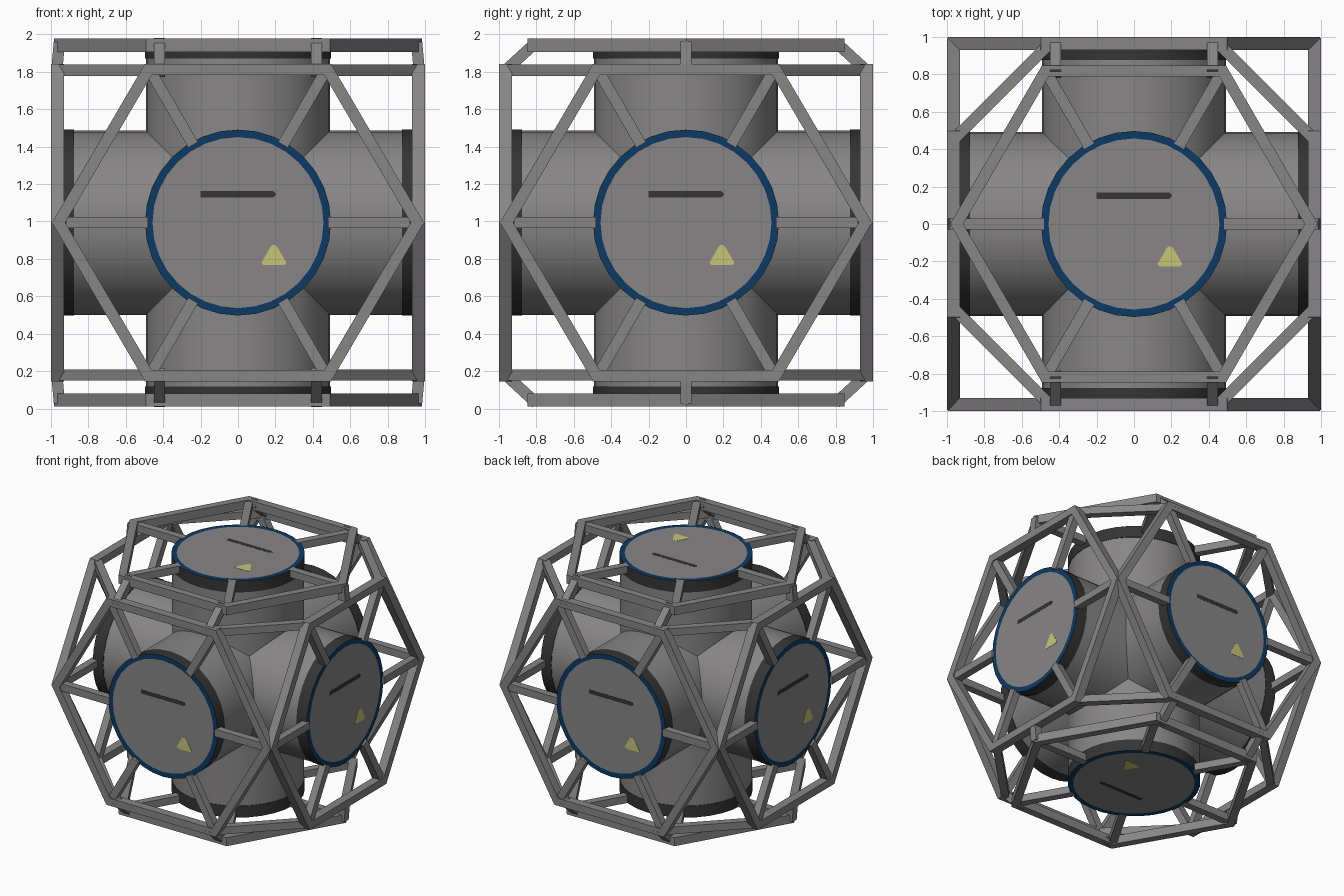
import bpy, bmesh, math
from mathutils import Matrix, Vector

if "Cube" in bpy.data.objects:
    bpy.data.objects.remove(bpy.data.objects["Cube"])

CZ = 0.994          # height of the centre
CENTRE = Vector((0, 0, CZ))


def material(name, rgb):
    m = bpy.data.materials.new(name)
    m.diffuse_color = (*rgb, 1)
    m.use_nodes = True
    m.node_tree.nodes["Principled BSDF"].inputs["Base Color"].default_value = m.diffuse_color
    return m


GREY = material("metal_grey", (0.245, 0.235, 0.235))
DARK = material("dark_grey", (0.035, 0.035, 0.035))
BLUE = material("deep_blue", (0.004, 0.042, 0.125))
YELLOW = material("pale_yellow", (0.58, 0.56, 0.19))


def finish(name, bm, mats, smooth=False):
    bmesh.ops.recalc_face_normals(bm, faces=bm.faces)
    me = bpy.data.meshes.new(name)
    bm.to_mesh(me)
    bm.free()
    ob = bpy.data.objects.new(name, me)
    ob.location = CENTRE
    bpy.context.collection.objects.link(ob)
    for m in mats:
        me.materials.append(m)
    if smooth:
        bpy.ops.object.select_all(action='DESELECT')
        ob.select_set(True)
        bpy.context.view_layer.objects.active = ob
        bpy.ops.object.shade_smooth_by_angle(angle=math.radians(30))
    return ob


def bar(bm, a, b, normal, width=0.06, depth=0.06):
    """Square bar from a to b, with its depth along normal."""
    a, b = Vector(a), Vector(b)
    d = (b - a).normalized()
    n = Vector(normal)
    n = (n - d * n.dot(d)).normalized()
    s = n.cross(d)
    mat = Matrix((d * (b - a).length, s * width, n * depth)).transposed().to_4x4()
    mat.translation = (a + b) / 2
    bmesh.ops.create_cube(bm, size=1, matrix=mat)


def prism(bm, pts, w0, w1):
    """Flat outline in u, v raised from w0 to w1."""
    lo = [bm.verts.new((u, v, w0)) for u, v in pts]
    hi = [bm.verts.new((u, v, w1)) for u, v in pts]
    bm.faces.new(lo)
    bm.faces.new(hi)
    for i in range(len(pts)):
        j = (i + 1) % len(pts)
        bm.faces.new((lo[i], lo[j], hi[j], hi[i]))


# Hull: three crossing tubes
for axis, rot in (("x", Matrix.Rotation(math.pi / 2, 4, 'Y')),
                  ("y", Matrix.Rotation(math.pi / 2, 4, 'X')),
                  ("z", Matrix.Identity(4))):
    bm = bmesh.new()
    bmesh.ops.create_cone(bm, cap_ends=True, segments=32, radius1=0.493,
                          radius2=0.493, depth=1.76, matrix=rot)
    finish("hull_tube_" + axis, bm, [GREY], True)

# The six sides: u (right), v (up), and outer reach of the frame
SIDES = {
    "front": ((1, 0, 0), (0, 0, 1), 1.0),
    "back": ((-1, 0, 0), (0, 0, 1), 1.0),
    "right": ((0, 1, 0), (0, 0, 1), 1.0),
    "left": ((0, -1, 0), (0, 0, 1), 1.0),
    "top": ((1, 0, 0), (0, 1, 0), 0.983),
    "bottom": ((1, 0, 0), (0, -1, 0), 0.983),
}
for side, (u, v, reach) in SIDES.items():
    u, v = Vector(u), Vector(v)
    M = Matrix((u, v, u.cross(v))).transposed().to_4x4()

    # End cap: dark rim, blue ring, grey disc
    bm = bmesh.new()
    bmesh.ops.create_cone(bm, cap_ends=True, segments=32, radius1=0.497,
                          radius2=0.497, depth=0.095,
                          matrix=Matrix.Translation((0, 0, 0.925)))
    bm.normal_update()
    for f in bm.faces:
        f.material_index = 1
    disc = [f for f in bm.faces if f.normal.z > 0.9][0]
    ring = bmesh.ops.inset_region(bm, faces=[disc], thickness=0.04)
    for f in ring["faces"]:
        f.material_index = 2
    disc.material_index = 0
    bm.transform(M)
    finish(side + "_cap", bm, [GREY, DARK, BLUE], True)

    # Thin plates on the cap: dark strip and yellow triangle
    bm = bmesh.new()
    prism(bm, [(-0.2, 0.135), (0.19, 0.135), (0.205, 0.152), (0.19, 0.168), (-0.2, 0.168)],
          0.9715, 0.9735)
    bm.transform(M)
    finish(side + "_strip", bm, [DARK])
    bm = bmesh.new()
    half = [(0.055, -0.228), (0.067, -0.215), (0.018, -0.13), (0.01, -0.121)]
    prism(bm, [(0.192 + x, y) for x, y in half]
          + [(0.192 - x, y) for x, y in reversed(half)], 0.9715, 0.9745)
    bm.transform(M)
    finish(side + "_triangle", bm, [YELLOW])

    # Hexagonal frame with mitred corners and six spokes
    bm = bmesh.new()
    stretch = 1.015 if reach == 1.0 else 1.003
    loops = []
    for r, w in ((0.98, reach), (0.91, reach), (0.91, reach - 0.07), (0.98, reach - 0.07)):
        loops.append([bm.verts.new((r * stretch * math.cos(k * math.pi / 3),
                                    r * math.sin(k * math.pi / 3), w)) for k in range(6)])
    for i in range(4):
        p, q = loops[i], loops[(i + 1) % 4]
        for k in range(6):
            n = (k + 1) % 6
            bm.faces.new((p[k], p[n], q[n], q[k]))
    for k in range(6):
        c, s = math.cos(k * math.pi / 3), math.sin(k * math.pi / 3)
        w = reach - 0.04
        bar(bm, (0.48 * c, 0.48 * s, w), (0.92 * c, 0.92 * s, w), (0, 0, 1))
    bm.transform(M)
    finish(side + "_hexagon_frame", bm, [GREY])

# Struts joining the hexagons
bm = bmesh.new()
for sz in (1, -1):
    for sx in (1, -1):
        for sy in (1, -1):
            # corner strut between neighbouring upright hexagons
            bar(bm, (0.45 * sx, 0.965 * sy, 0.815 * sz),
                (0.965 * sx, 0.45 * sy, 0.815 * sz), (0, 0, 1))
            # top or bottom hexagon to front or back hexagon
            bar(bm, (0.42 * sx, 0.80 * sy, 0.965 * sz),
                (0.42 * sx, 0.98 * sy, 0.80 * sz), (0, sy, sz))
        # top or bottom hexagon point to side hexagon
        bar(bm, (0.955 * sx, 0, 0.965 * sz), (0.97 * sx, 0, 0.80 * sz), (sx, 0, 0))
finish("joining_struts", bm, [GREY])
